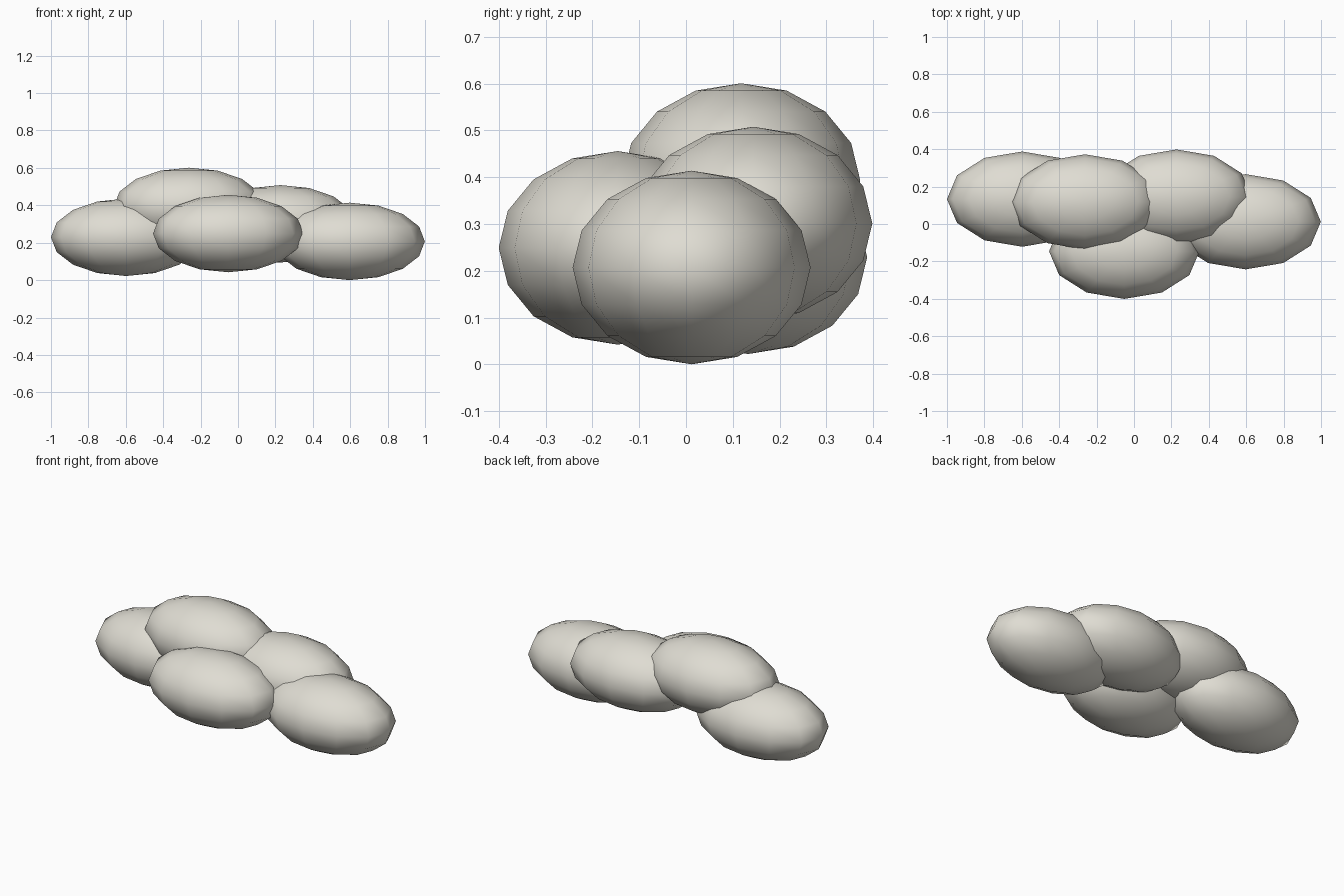
import bpy

if "Cube" in bpy.data.objects:
    bpy.data.objects.remove(bpy.data.objects["Cube"])

# one warm off-white for the whole cloud
mat = bpy.data.materials.new("warm_off_white")
mat.diffuse_color = (0.74, 0.72, 0.65, 1.0)
mat.use_nodes = True
mat.node_tree.nodes["Principled BSDF"].inputs["Base Color"].default_value = mat.diffuse_color

RADII = (0.402, 0.2545, 0.207)


def puff(name, centre):
    """One low-poly, smooth-shaded stretched sphere."""
    bpy.ops.mesh.primitive_uv_sphere_add(segments=12, ring_count=8, radius=1, location=centre)
    ob = bpy.context.object
    ob.name = name
    ob.scale = RADII
    bpy.ops.object.transform_apply(location=False, rotation=False, scale=True)
    bpy.ops.object.shade_smooth()
    ob.data.materials.append(mat)


# five overlapping puffs
puff("left_puff", (-0.598, 0.133, 0.229))
puff("right_puff", (0.597, 0.012, 0.207))
puff("front_puff", (-0.052, -0.146, 0.249))
puff("top_puff", (-0.262, 0.118, 0.394))
puff("back_puff", (0.227, 0.144, 0.301))
